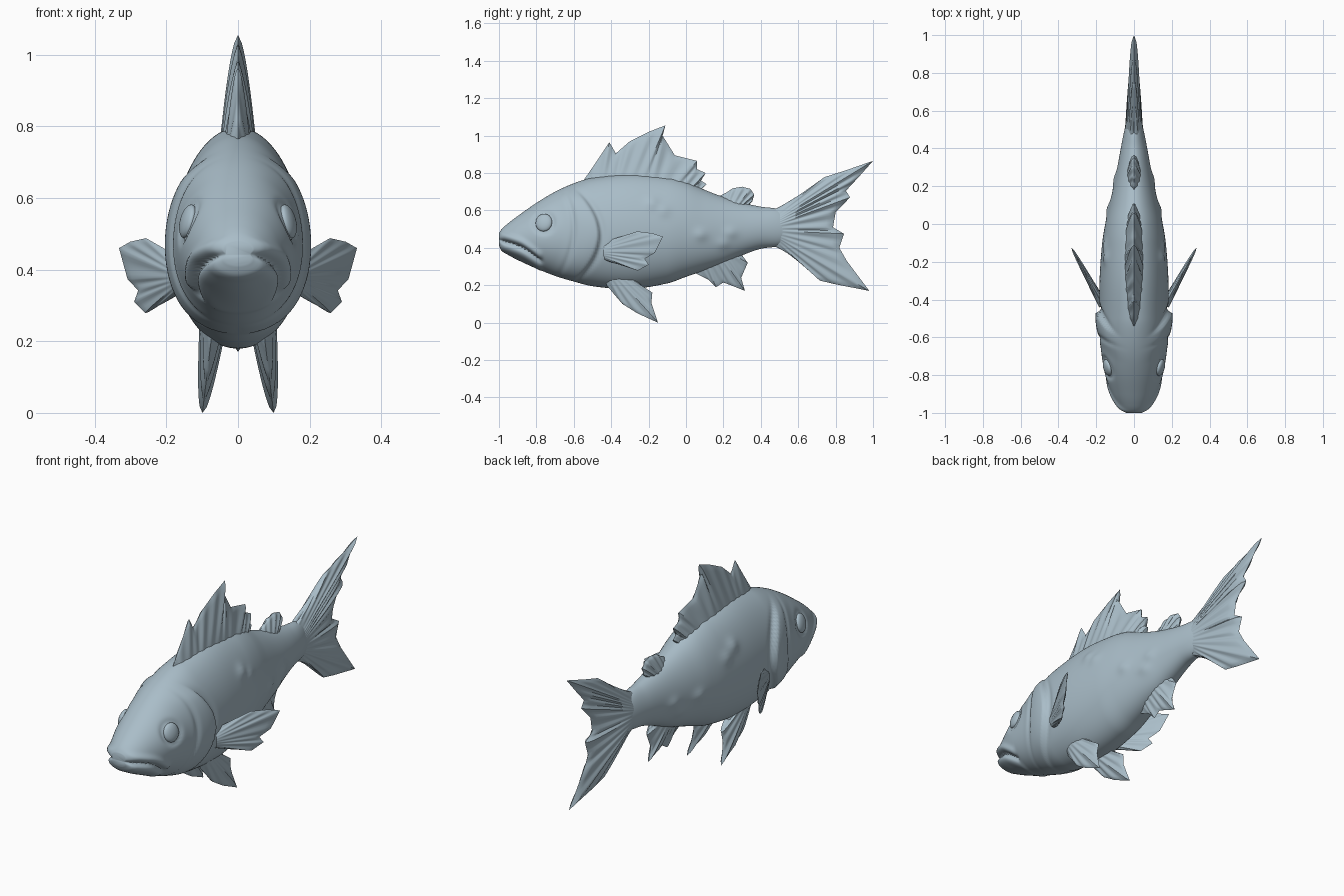
import bpy, bmesh, math
from mathutils import Vector

mat = bpy.data.materials.new("slate_blue_grey")
mat.diffuse_color = (0.40, 0.51, 0.58, 1)


def finish(bm, name, angle=50):
    bmesh.ops.remove_doubles(bm, verts=bm.verts, dist=1e-5)
    bmesh.ops.recalc_face_normals(bm, faces=bm.faces)
    me = bpy.data.meshes.new(name)
    bm.to_mesh(me)
    bm.free()
    me.materials.append(mat)
    ob = bpy.data.objects.new(name, me)
    bpy.context.collection.objects.link(ob)
    bpy.ops.object.select_all(action='DESELECT')
    ob.select_set(True)
    bpy.context.view_layer.objects.active = ob
    bpy.ops.object.shade_smooth_by_angle(angle=math.radians(angle))
    return ob


def curve(table, y, c):
    """Smooth (Hermite) lookup of column c in a table keyed by column 0."""
    n = len(table)
    i = 0
    while i < n - 2 and y > table[i + 1][0]:
        i += 1

    def slope(k):
        a, b = table[max(k - 1, 0)], table[min(k + 1, n - 1)]
        return (b[c] - a[c]) / (b[0] - a[0])
    p, q = table[i], table[i + 1]
    h = q[0] - p[0]
    t = min(max((y - p[0]) / h, 0), 1)
    return ((2*t**3 - 3*t*t + 1) * p[c] + (t**3 - 2*t*t + t) * h * slope(i)
            + (3*t*t - 2*t**3) * q[c] + (t**3 - t*t) * h * slope(i + 1))


def step(a, b, v):
    t = min(max((v - a) / (b - a), 0), 1)
    return t * t * (3 - 2 * t)


def bell(v, w):
    return math.exp(-(v / w) ** 2)


# Body: y, top z, bottom z, half width
BODY = [(-1.0, .475, .415, .045), (-.985, .50, .385, .068), (-.95, .532, .362, .092),
        (-.9, .57, .335, .117), (-.8, .64, .29, .152), (-.7, .70, .25, .170),
        (-.6, .745, .22, .180), (-.5, .775, .195, .182), (-.3, .797, .18, .182),
        (-.1, .78, .21, .168), (0, .755, .245, .152), (.1, .71, .28, .130),
        (.2, .672, .315, .108), (.3, .642, .36, .088), (.4, .62, .395, .070),
        (.5, .605, .41, .050), (.6, .55, .45, .022)]
MOUTH = [(-1.0, .442), (-.93, .42), (-.87, .395), (-.78, .33)]
# small raised scales on the flanks: y, z, height
SCALES = [(-.18, .64, .014), (-.12, .60, .010), (.08, .47, .010), (.24, .48, .008), (.2, .42, .008)]


def relief(y, z, side):
    """Outward push for mouth, gill cover, eye socket and scales."""
    d = 0
    if y < -.74:                                        # mouth groove and lips
        m = z - curve(MOUTH, min(y, -.78), 1)
        f = 1 - step(-.79, -.755, y)
        d += f * (-.022 * bell(m, .011) + .012 * bell(m - .032, .018) + .010 * bell(m + .034, .02))
    edge = -.465 - 2.2 * (z - .47) ** 2                 # gill cover edge
    f = 1 - step(.64, .74, z)
    d += .022 * f * side * step(edge - .2, edge - .03, y) * (1 - step(edge - .008, edge + .008, y))
    d -= .008 * f * side * bell(y - edge - .02, .018)
    d -= .009 * f * side * bell(y + .60 + 1.3 * (z - .5) ** 2, .014)   # cheek line
    r = math.hypot(y + .76, z - .535)                   # eye socket
    d -= .010 * side * bell(r - .05, .014)
    for sy, sz, h in SCALES:
        d += h * side * bell(y - sy, .035) * bell(z - sz, .03)
    return d


def build_body():
    bm = bmesh.new()
    R, S = 170, 96
    rings = []
    for i in range(R + 1):
        y = -1 + 1.6 * (i / R) ** 1.25
        top, bot, w = (curve(BODY, y, c) for c in (1, 2, 3))
        zc, b = (top + bot) / 2, (top - bot) / 2
        ring = []
        for k in range(S):
            a = 2 * math.pi * k / S
            s, c = math.sin(a), math.cos(a)
            x, z = w * s * (1 - .07 * c), zc + b * c
            d = relief(y, z, abs(s)) * min(1, w / .08)
            ring.append(bm.verts.new((x + d * s, y, z + d * c * .5)))
        rings.append(ring)
    for p, q in zip(rings, rings[1:]):
        for k in range(S):
            bm.faces.new((p[k], p[(k + 1) % S], q[(k + 1) % S], q[k]))
    bm.faces.new(rings[0])
    bm.faces.new(rings[-1])
    finish(bm, "body", 60)


def fin(name, rays, thick, taper=.6, place=lambda y, z: (0, y, z), normal=(1, 0, 0)):
    """Loft between ray roots and tips; rays are (root y, root z, tip y, tip z)."""
    bm = bmesh.new()
    K, V = 6, 14
    N = (len(rays) - 1) * K
    nrm = Vector(normal).normalized()
    grids = []
    for sgn in (1, -1):
        g = []
        for i in range(N + 1):
            j = min(i // K, len(rays) - 2)
            t = i / K - j
            r = [p + (q - p) * t for p, q in zip(rays[j], rays[j + 1])]
            u = math.sin(math.pi * i / N) if 0 < i < N else 0
            col = []
            for k in range(V + 1):
                v = k / V
                ridge = 1 - .25 * v * (1 - math.cos(2 * math.pi * t))
                h = thick * u ** .5 * (1 - v) ** taper * ridge
                p = Vector(place(r[0] + (r[2] - r[0]) * v, r[1] + (r[3] - r[1]) * v))
                col.append(bm.verts.new(p + nrm * h * sgn))
            g.append(col)
        grids.append(g)
    for g in grids:
        for i in range(N):
            for k in range(V):
                bm.faces.new((g[i][k], g[i + 1][k], g[i + 1][k + 1], g[i][k + 1]))
    return finish(bm, name, 45)


build_body()

# Spiny dorsal fin
fin("front_dorsal_fin", [
    (-.54, .74, -.545, .765), (-.50, .75, -.50, .83), (-.45, .75, -.41, .965),
    (-.40, .75, -.375, .905), (-.36, .75, -.30, .97), (-.30, .75, -.20, 1.02),
    (-.24, .75, -.11, 1.055), (-.18, .75, -.125, 1.0), (-.13, .74, -.06, .895),
    (-.06, .73, .06, .865), (-.02, .72, .06, .82), (.01, .70, .105, .80),
    (.03, .69, .08, .76), (.04, .68, .11, .74), (.05, .67, .07, .70)], .052)

# Soft rounded second dorsal fin
fin("rear_dorsal_fin", [
    (.16, .64, .17, .672), (.19, .64, .21, .692), (.22, .63, .25, .718), (.25, .63, .30, .727),
    (.27, .62, .345, .715), (.28, .61, .365, .685), (.29, .60, .355, .65), (.30, .60, .33, .62)], .038, .45)

# Anal fin
fin("anal_fin", [
    (.04, .30, .05, .265), (.08, .31, .12, .23), (.11, .32, .16, .19), (.14, .33, .20, .215),
    (.17, .34, .24, .20), (.19, .35, .315, .17), (.22, .36, .295, .24), (.24, .37, .33, .32),
    (.26, .38, .30, .36), (.28, .39, .28, .37)], .04)

# Forked tail fin
fin("tail_fin", [
    (.45, .60, .50, .610), (.47, .60, .61, .685), (.49, .58, .74, .778), (.5, .57, .85, .813),
    (.5, .56, 1.0, .865), (.5, .55, .92, .775), (.5, .54, .855, .705), (.5, .53, .877, .67),
    (.5, .52, .80, .59), (.5, .505, .786, .51), (.5, .49, .845, .475), (.5, .475, .82, .40),
    (.5, .46, .86, .33), (.5, .45, .98, .17), (.5, .44, .80, .205), (.49, .43, .715, .225),
    (.47, .42, .61, .325), (.45, .41, .50, .412)], .048, .42)

for s, side in ((1, "right"), (-1, "left")):
    # Pectoral fins sweep outwards and back
    fin(side + "_pectoral_fin", [
        (-.43, .42, -.40, .444), (-.43, .41, -.26, .488), (-.43, .40, -.18, .478),
        (-.43, .39, -.123, .46), (-.43, .38, -.166, .374), (-.43, .37, -.22, .342),
        (-.43, .36, -.20, .31), (-.43, .35, -.257, .278), (-.43, .34, -.34, .305),
        (-.43, .335, -.41, .326)], .024, .5,
        lambda y, z, s=s: (s * (.18 + .55 * (y + .4)), y, z), (.88 * s, -.48, 0))
    # Pelvic fins hang under the belly
    fin(side + "_pelvic_fin", [
        (-.43, .22, -.425, .20), (-.41, .23, -.34, .10), (-.39, .235, -.26, .05),
        (-.37, .24, -.15, 0), (-.34, .24, -.185, .105), (-.31, .24, -.18, .16),
        (-.28, .24, -.245, .20), (-.26, .24, -.25, .23)], .038, .5,
        lambda y, z, s=s: (s * (.073 + .12 * (.22 - z)), y, z), (1, 0, .12 * s))
    # Eyes
    bm = bmesh.new()
    bmesh.ops.create_uvsphere(bm, u_segments=32, v_segments=20, radius=1)
    eye = finish(bm, side + "_eye")
    eye.scale = (.020, .045, .048)
    eye.location = (s * .140, -.76, .535)
    eye.rotation_euler = (0, -.25 * s, -.25 * s)
